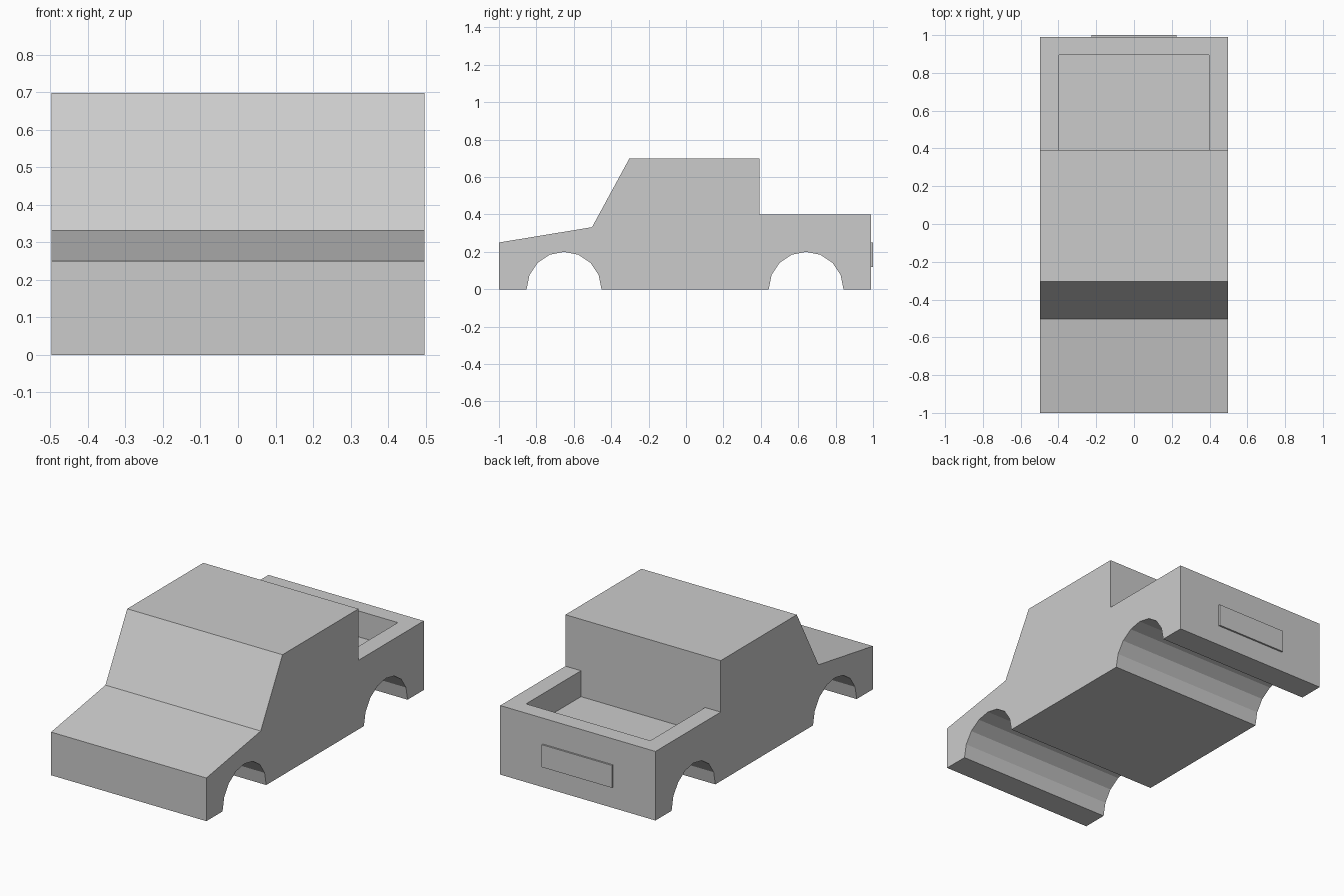
import bpy, bmesh, math
from mathutils import Vector

if "Cube" in bpy.data.objects:
    bpy.data.objects.remove(bpy.data.objects["Cube"])

HALF_W = 0.4975
ARCH_R = 0.2


def add_object(name, bm):
    bmesh.ops.recalc_face_normals(bm, faces=bm.faces)
    mesh = bpy.data.meshes.new(name)
    bm.to_mesh(mesh)
    bm.free()
    obj = bpy.data.objects.new(name, mesh)
    bpy.context.collection.objects.link(obj)
    return obj


def wheel_arch(centre):
    # half of a 16-sided circle, listed from front to back
    return [(centre - ARCH_R * math.cos(math.pi * i / 8),
             ARCH_R * math.sin(math.pi * i / 8)) for i in range(9)]


# Truck body: side profile (y, z) extruded across the width
profile = [(-1.0, 0.0)] + wheel_arch(-0.652) + wheel_arch(0.642) + [
    (0.99, 0.0), (0.99, 0.4), (0.393, 0.4), (0.393, 0.698),
    (-0.3035, 0.698), (-0.5025, 0.332), (-1.0, 0.25)]
bm = bmesh.new()
side = bm.faces.new([bm.verts.new((-HALF_W, y, z)) for y, z in profile])
ext = bmesh.ops.extrude_face_region(bm, geom=[side], use_keep_orig=True)
bmesh.ops.translate(bm, vec=(2 * HALF_W, 0, 0),
                    verts=[g for g in ext["geom"] if isinstance(g, bmesh.types.BMVert)])
bmesh.ops.recalc_face_normals(bm, faces=bm.faces)


# Cargo bed: mark out the opening on the rear deck and sink it
def deck_faces():
    return [f for f in bm.faces if all(abs(v.co.z - 0.4) < 1e-4 for v in f.verts)]


for point, normal in (((0.398, 0, 0), (1, 0, 0)), ((-0.398, 0, 0), (1, 0, 0)),
                      ((0, 0.895, 0), (0, 1, 0))):
    faces = deck_faces()
    geom = faces + list({e for f in faces for e in f.edges}) + list({v for f in faces for v in f.verts})
    bmesh.ops.bisect_plane(bm, geom=geom, plane_co=point, plane_no=normal)

opening = [f for f in deck_faces()
           if abs(f.calc_center_median().x) < 0.1 and f.calc_center_median().y < 0.895]
ext = bmesh.ops.extrude_face_region(bm, geom=opening)
bmesh.ops.translate(bm, vec=(0, 0, -0.15),
                    verts=[g for g in ext["geom"] if isinstance(g, bmesh.types.BMVert)])
stale = [f for f in opening if f.is_valid and f.calc_center_median().z > 0.39]
if stale:
    bmesh.ops.delete(bm, geom=stale, context='FACES_ONLY')
bmesh.ops.dissolve_limit(bm, angle_limit=0.01, verts=bm.verts, edges=bm.edges)
add_object("truck_body", bm)

# Blank raised plate on the tailgate
bm = bmesh.new()
bmesh.ops.create_cube(bm, size=1.0)
for v in bm.verts:
    v.co = Vector((v.co.x * 0.45, 0.9925 + v.co.y * 0.015, 0.185 + v.co.z * 0.13))
add_object("tailgate_plate", bm)
